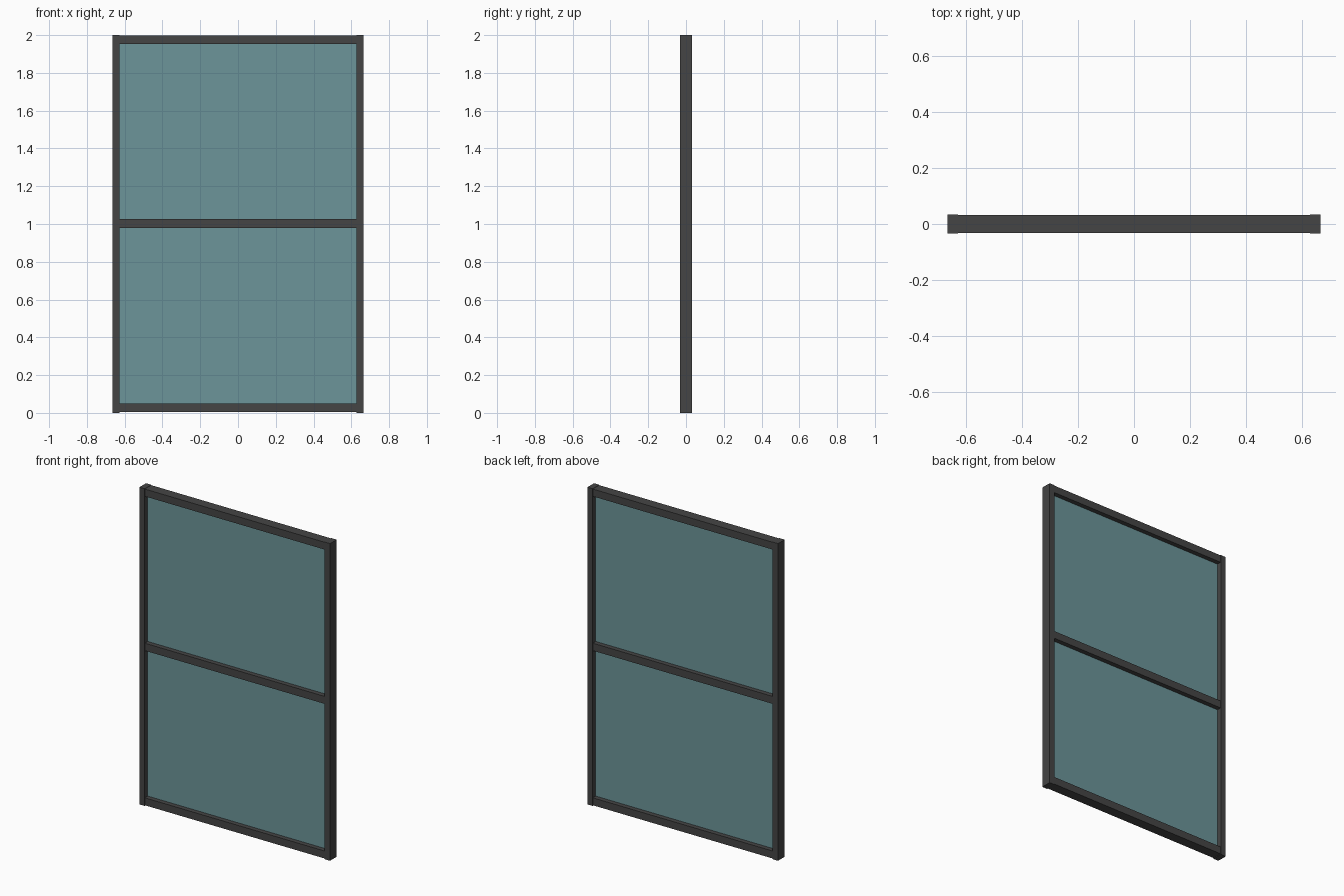
import bpy

# Remove the default cube
cube = bpy.data.objects.get("Cube")
if cube:
    bpy.data.objects.remove(cube, do_unlink=True)


def make_material(name, colour):
    mat = bpy.data.materials.new(name)
    mat.use_nodes = True
    mat.diffuse_color = colour
    mat.node_tree.nodes["Principled BSDF"].inputs["Base Color"].default_value = colour
    return mat


def add_box(name, low, high, mat):
    """Box spanning two opposite corners."""
    centre = [(a + b) / 2 for a, b in zip(low, high)]
    bpy.ops.mesh.primitive_cube_add(size=1, location=centre)
    obj = bpy.context.object
    obj.name = name
    obj.scale = [b - a for a, b in zip(low, high)]
    bpy.ops.object.transform_apply(location=False, rotation=False, scale=True)
    obj.data.materials.append(mat)
    return obj


frame_grey = make_material("dark grey frame", (0.06, 0.06, 0.06, 1))
glass_teal = make_material("teal glass", (0.15, 0.3, 0.32, 1))

HALF_WIDTH, INNER, DEPTH, HEIGHT = 0.665, 0.628, 0.033, 2.0
RAIL_DEPTH = 0.032
GLASS = 0.003

# Upright stiles
add_box("right_stile", (-HALF_WIDTH, -DEPTH, 0), (-INNER, DEPTH, HEIGHT), frame_grey)
add_box("left_stile", (INNER, -DEPTH, 0), (HALF_WIDTH, DEPTH, HEIGHT), frame_grey)

# Horizontal rails
rails = {"bottom_rail": (0.004, 0.051),
         "middle_rail": (0.979, 1.026),
         "top_rail": (1.952, 1.998)}
for name, (low, high) in rails.items():
    add_box(name, (-INNER, -RAIL_DEPTH, low), (INNER, RAIL_DEPTH, high), frame_grey)

# Glass panes set midway in the frame depth
for name, below, above in (("lower_pane", "bottom_rail", "middle_rail"),
                           ("upper_pane", "middle_rail", "top_rail")):
    add_box(name, (-INNER, -GLASS, rails[below][1]), (INNER, GLASS, rails[above][0]), glass_teal)
